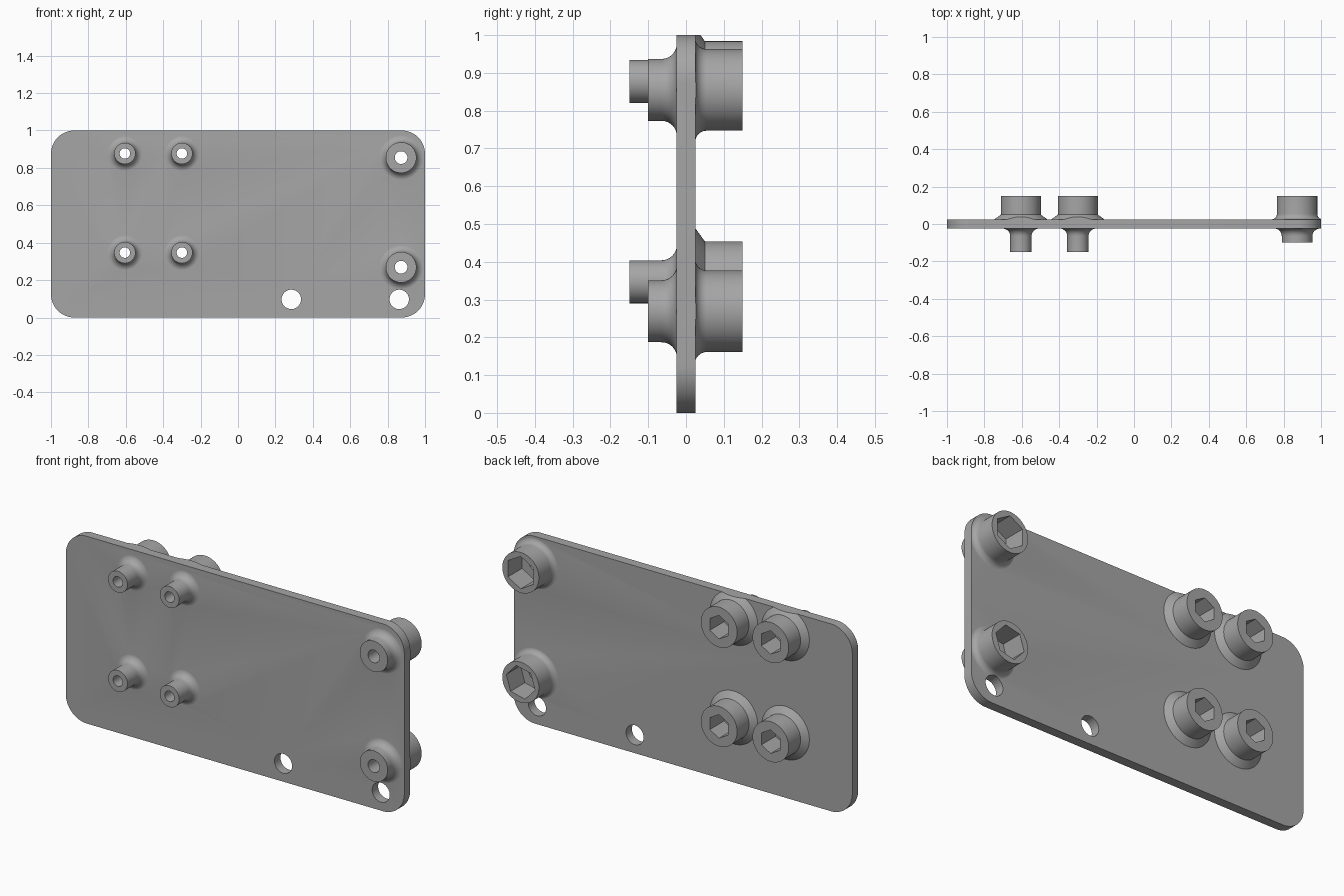
import bpy
import bmesh
import math
from mathutils import Matrix, Vector

if "Cube" in bpy.data.objects:
    bpy.data.objects.remove(bpy.data.objects["Cube"], do_unlink=True)

grey = bpy.data.materials.new("plain_grey")
grey.use_nodes = True
grey.diffuse_color = (0.38, 0.38, 0.38, 1)
grey.node_tree.nodes["Principled BSDF"].inputs["Base Color"].default_value = (0.38, 0.38, 0.38, 1)


def finish(name, bm):
    bmesh.ops.recalc_face_normals(bm, faces=bm.faces[:])
    mesh = bpy.data.meshes.new(name)
    bm.to_mesh(mesh)
    bm.free()
    obj = bpy.data.objects.new(name, mesh)
    mesh.materials.append(grey)
    bpy.context.collection.objects.link(obj)
    return obj


def slab(name, half_depth, radius=0.125, steps=16):
    """Rounded rectangle, extruded along y."""
    bm = bmesh.new()
    verts = []
    for corner, (sx, sz) in enumerate([(1, 1), (-1, 1), (-1, -1), (1, -1)]):
        for i in range(steps + 1):
            a = (corner + i / steps) * math.pi / 2
            verts.append(bm.verts.new((sx * (1 - radius) + radius * math.cos(a), -half_depth,
                                       0.5 + sz * (0.5 - radius) + radius * math.sin(a))))
    face = bm.faces.new(verts)
    ext = bmesh.ops.extrude_face_region(bm, geom=[face])
    moved = [g for g in ext["geom"] if isinstance(g, bmesh.types.BMVert)]
    bmesh.ops.translate(bm, verts=moved, vec=(0, 2 * half_depth, 0))
    return finish(name, bm)


def prism(name, x, z, radius, y0, y1, sides, turn=0):
    """Regular prism along y, with a corner pointing up when turn is zero."""
    bm = bmesh.new()
    bmesh.ops.create_cone(bm, cap_ends=True, segments=sides, radius1=radius,
                          radius2=radius, depth=y1 - y0,
                          matrix=Matrix.Translation((x, (y0 + y1) / 2, z))
                          @ Matrix.Rotation(turn, 4, "Y") @ Matrix.Rotation(math.pi / 2, 4, "X"))
    return finish(name, bm)


def lathe(name, x, z, profile, steps=56):
    """Spin (radius, y) points around the y axis."""
    bm = bmesh.new()
    verts = [bm.verts.new((r, y, 0)) for r, y in profile]
    edges = [bm.edges.new(pair) for pair in zip(verts, verts[1:])]
    bmesh.ops.spin(bm, geom=verts + edges, cent=(0, 0, 0), axis=(0, 1, 0),
                   angle=math.tau, steps=steps)
    bmesh.ops.remove_doubles(bm, verts=bm.verts[:], dist=0.0001)
    bmesh.ops.translate(bm, verts=bm.verts[:], vec=Vector((x, 0, z)))
    return finish(name, bm)


def fillet(radius, size, side, steps=8):
    """Concave flare from the post out to the plate face."""
    return [(radius + size * (1 - math.cos(a)), side * (0.0245 + size * (1 - math.sin(a))))
            for a in (i / steps * math.pi / 2 for i in range(steps + 1))]


def combine(target, tool, operation):
    mod = target.modifiers.new("join", "BOOLEAN")
    mod.operation = operation
    mod.solver = "EXACT"
    mod.object = tool
    bpy.context.view_layer.objects.active = target
    bpy.ops.object.modifier_apply(modifier=mod.name)
    bpy.data.objects.remove(tool, do_unlink=True)


plate = slab("mounting_plate", 0.025)
cutters = []

# Slim standoffs with chamfered nut housings behind
for x in (-0.605, -0.3):
    for z in (0.347, 0.877):
        profile = ([(0, -0.15), (0.057, -0.15)] + fillet(0.057, 0.04, -1)
                   + [(0.142, 0.0245), (0.107, 0.05), (0.107, 0.15), (0, 0.15)])
        combine(plate, lathe("standoff", x, z, profile), "UNION")
        cutters.append(prism("bore", x, z, 0.028, -0.2, 0.1, 32))
        cutters.append(prism("nut_pocket", x, z, 0.063, 0.03, 0.2, 6))

# Wide standoffs with filleted nut housings behind
for z, turn in ((0.269, 0.3), (0.855, 0)):
    profile = ([(0, -0.1), (0.082, -0.1)] + fillet(0.082, 0.04, -1)
               + fillet(0.108, 0.03, 1)[::-1] + [(0.108, 0.15), (0, 0.15)])
    combine(plate, lathe("wide_standoff", 0.872, z, profile), "UNION")
    cutters.append(prism("wide_bore", 0.872, z, 0.034, -0.2, 0.1, 32))
    cutters.append(prism("wide_nut_pocket", 0.872, z, 0.087, 0.03, 0.2, 6, turn))

# Plain holes along the bottom edge
for x in (0.285, 0.862):
    cutters.append(prism("bolt_hole", x, 0.097, 0.052, -0.2, 0.2, 40))

# Trim flares to the plate outline, then cut bores and pockets
combine(plate, slab("outline_trim", 0.3), "INTERSECT")
for cutter in cutters:
    combine(plate, cutter, "DIFFERENCE")

bpy.ops.object.select_all(action="DESELECT")
plate.select_set(True)
bpy.context.view_layer.objects.active = plate
bpy.ops.object.shade_smooth_by_angle(angle=math.radians(30))
